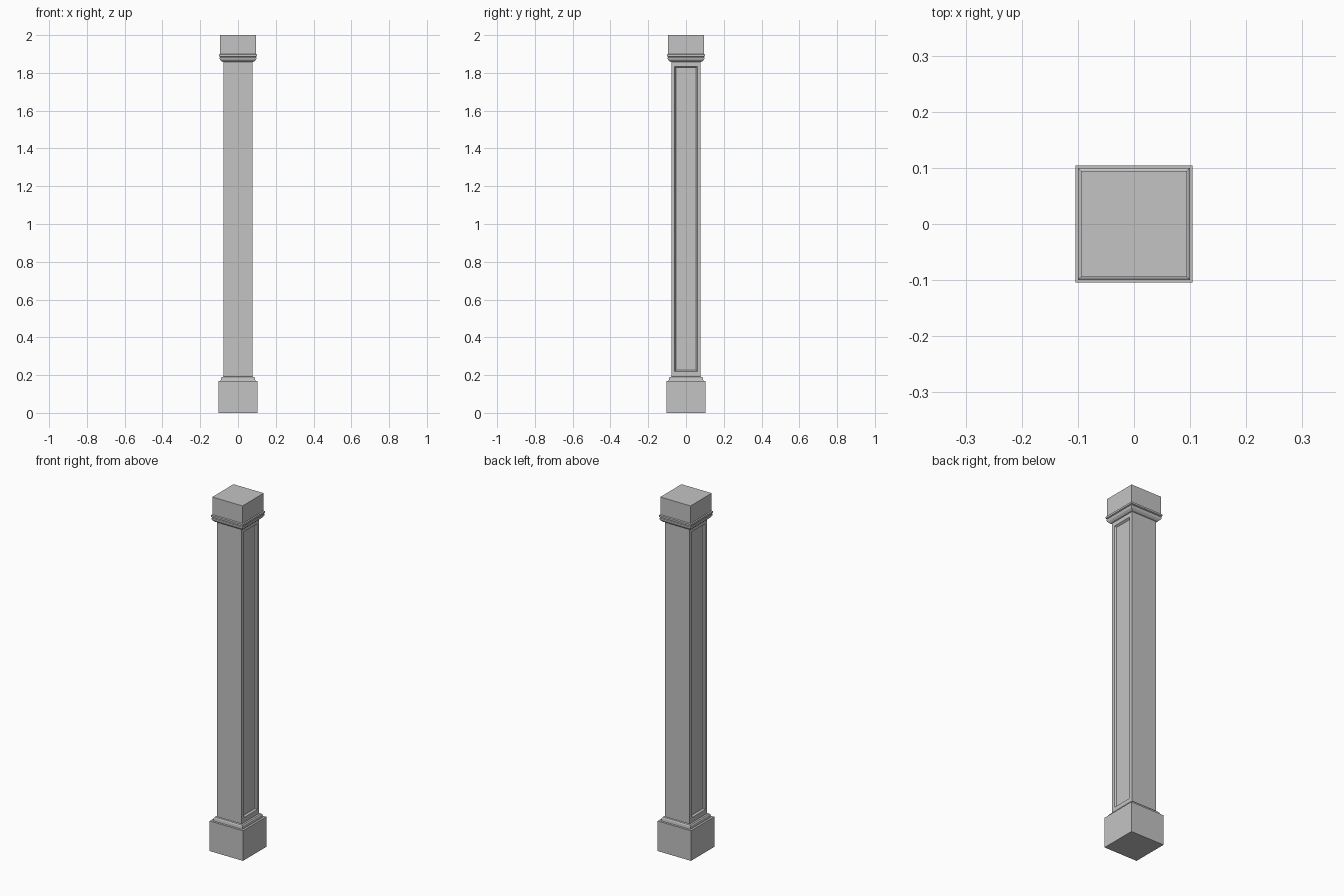
import bpy, bmesh

cube = bpy.data.objects.get("Cube")
if cube:
    bpy.data.objects.remove(cube, do_unlink=True)

stone = bpy.data.materials.new("grey_stone")
stone.use_nodes = True
GREY = (0.55, 0.55, 0.55, 1)
stone.diffuse_color = GREY
stone.node_tree.nodes["Principled BSDF"].inputs["Base Color"].default_value = GREY


def square_stack(name, profile):
    """Stack square rings of (half width, height) into a closed solid."""
    bm = bmesh.new()
    rings = [[bm.verts.new((sx * h, sy * h, z))
              for sx, sy in ((-1, -1), (1, -1), (1, 1), (-1, 1))]
             for h, z in profile]
    for low, high in zip(rings, rings[1:]):
        for i in range(4):
            j = (i + 1) % 4
            bm.faces.new((low[i], low[j], high[j], high[i]))
    bm.faces.new(rings[0][::-1])
    bm.faces.new(rings[-1])
    mesh = bpy.data.meshes.new(name)
    bm.to_mesh(mesh)
    bm.free()
    mesh.materials.append(stone)
    obj = bpy.data.objects.new(name, mesh)
    bpy.context.collection.objects.link(obj)
    return obj


# Plinth block with its small sloped moulding
square_stack("base", [(0.104, 0), (0.104, 0.17), (0.092, 0.17),
                      (0.09, 0.185), (0.086, 0.19), (0.078, 0.192)])

# Shaft with a recessed, sloped-edge panel on both sides
shaft = square_stack("shaft", [(0.078, 0.185), (0.078, 1.865)])
bm = bmesh.new()
bm.from_mesh(shaft.data)
bm.normal_update()
for face in [f for f in bm.faces if abs(f.normal.x) > 0.9]:
    bmesh.ops.inset_region(bm, faces=[face], thickness=0.026)
    # trim the panel to its own top and bottom margins
    for v in face.verts:
        v.co.z = 1.835 if v.co.z > 1 else 0.22
    bmesh.ops.inset_region(bm, faces=[face], thickness=0.009, depth=-0.01)
bm.to_mesh(shaft.data)
bm.free()

# Moulded collar and top block
square_stack("collar", [(0.078, 1.858), (0.086, 1.86), (0.094, 1.868),
                        (0.097, 1.875), (0.097, 1.882), (0.093, 1.885),
                        (0.1, 1.888), (0.1, 1.898), (0.095, 1.901)])
square_stack("top_block", [(0.0945, 1.895), (0.0945, 2)])
